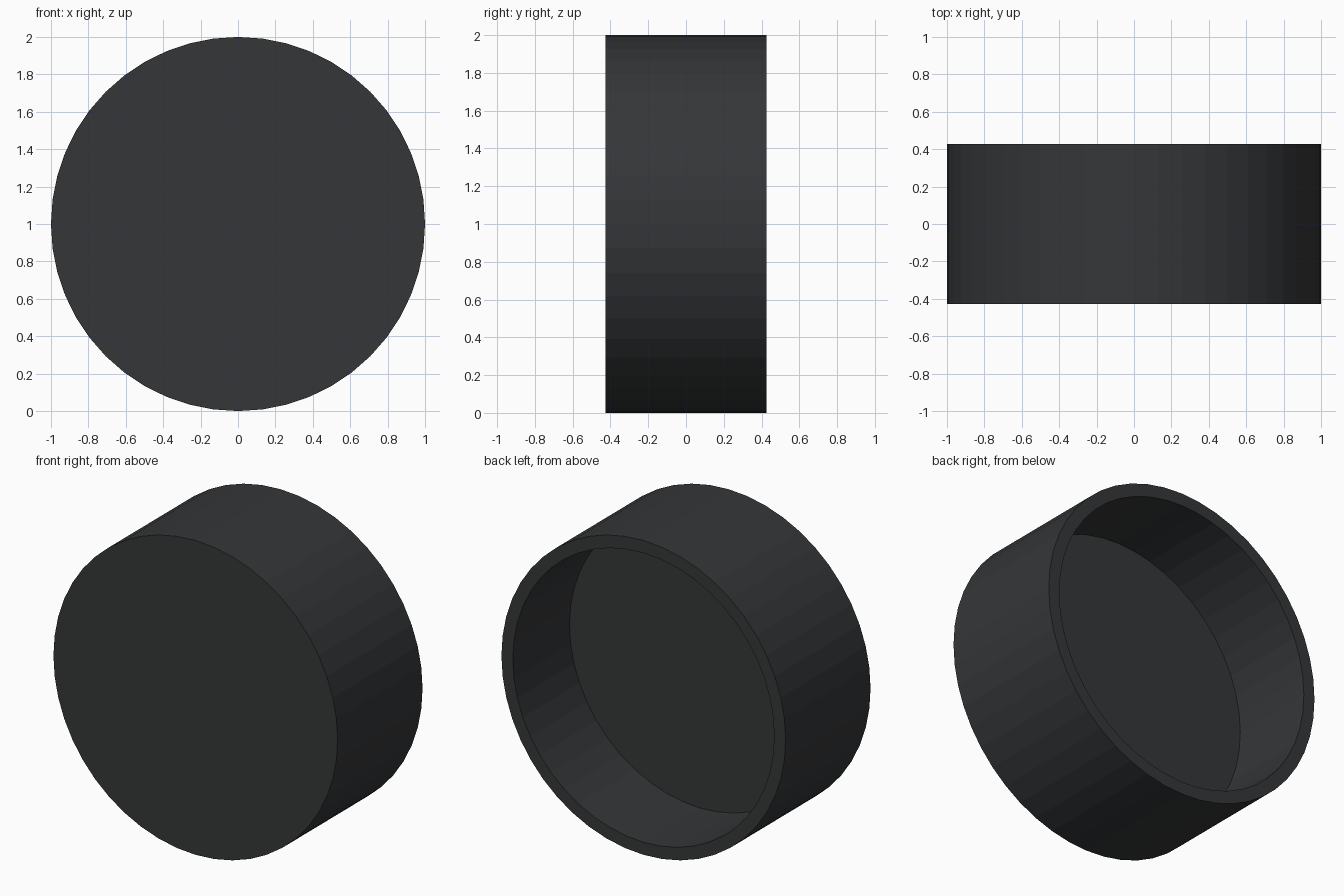
import bpy, bmesh, math

if "Cube" in bpy.data.objects:
    bpy.data.objects.remove(bpy.data.objects["Cube"])

SIDES = 48
HALF_DEPTH = 0.427
FLOOR_Y = -0.143
R_OUT, R_IN = 1.0, 0.92

bm = bmesh.new()

def ring(radius, y):
    return [bm.verts.new((radius * math.cos(2 * math.pi * i / SIDES), y,
                          1 + radius * math.sin(2 * math.pi * i / SIDES)))
            for i in range(SIDES)]

# Profile: front edge, outer back edge, inner back edge, recessed floor edge
rings = [ring(r, y) for r, y in ((R_OUT, -HALF_DEPTH), (R_OUT, HALF_DEPTH),
                                 (R_IN, HALF_DEPTH), (R_IN, FLOOR_Y))]
for a, b in zip(rings, rings[1:]):
    for i in range(SIDES):
        j = (i + 1) % SIDES
        bm.faces.new((a[i], a[j], b[j], b[i]))

# Front disc and recessed floor
bm.faces.new(rings[0])
bm.faces.new(rings[-1])
bmesh.ops.recalc_face_normals(bm, faces=bm.faces)

mesh = bpy.data.meshes.new("round_cap")
bm.to_mesh(mesh)
bm.free()
cap = bpy.data.objects.new("round_cap", mesh)
bpy.context.collection.objects.link(cap)

# Dark grey finish
mat = bpy.data.materials.new("dark_grey")
mat.diffuse_color = (0.035, 0.037, 0.039, 1)
mat.use_nodes = True
mat.node_tree.nodes["Principled BSDF"].inputs["Base Color"].default_value = mat.diffuse_color
mesh.materials.append(mat)
